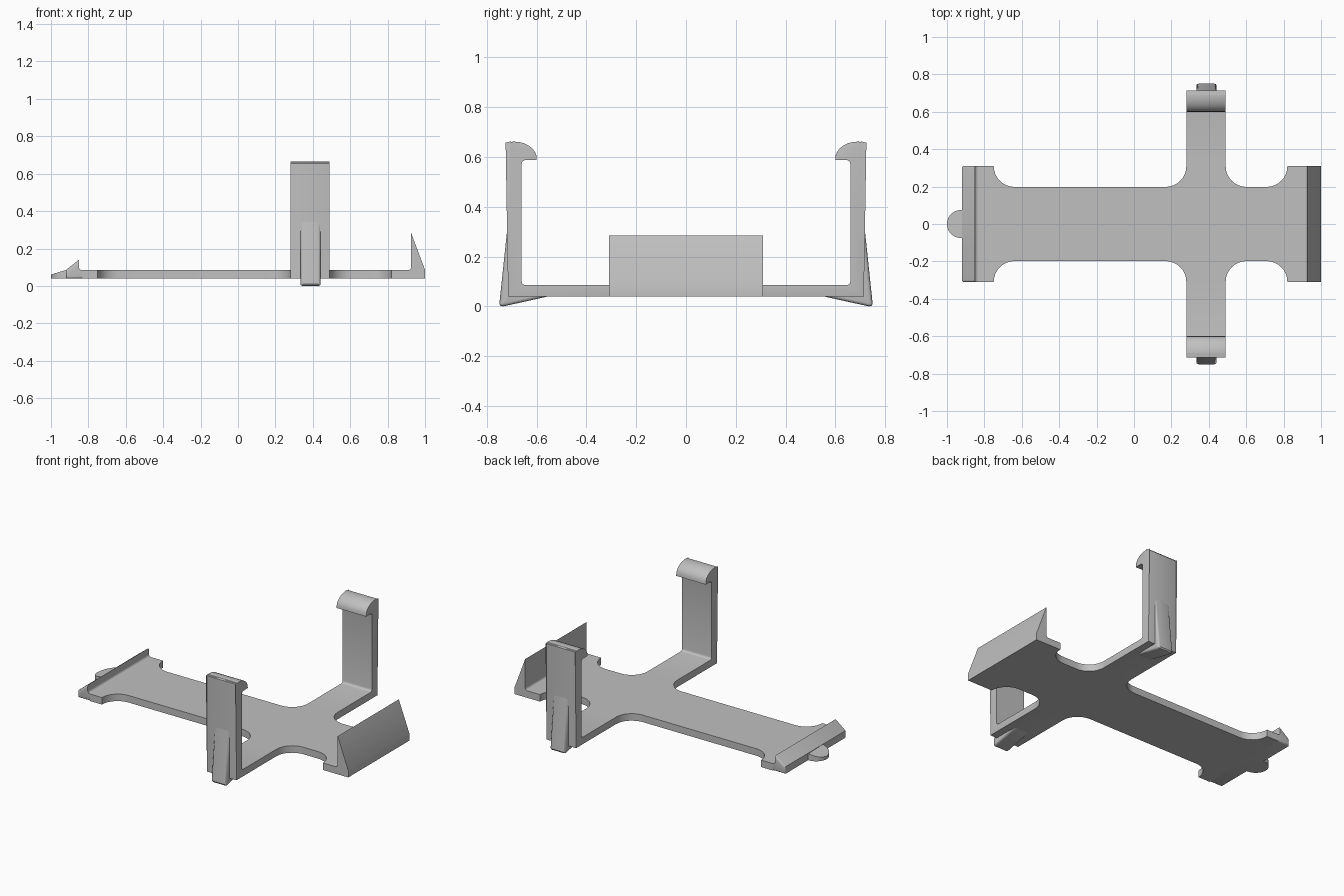
import bpy, bmesh, math

cube = bpy.data.objects.get("Cube")
if cube:
    bpy.data.objects.remove(cube, do_unlink=True)

grey = bpy.data.materials.new("plain_grey")
grey.use_nodes = True
colour = (0.53, 0.53, 0.53, 1)
grey.diffuse_color = colour
grey.node_tree.nodes["Principled BSDF"].inputs["Base Color"].default_value = colour


def arc(cx, cy, rx, ry, start, end, steps=8):
    """Points along an elliptical arc, angles in degrees."""
    angles = [math.radians(start + (end - start) * i / steps) for i in range(steps + 1)]
    return [(cx + rx * math.cos(a), cy + ry * math.sin(a)) for a in angles]


def prism(name, profile, low, high, place, rounded=(), radius=0.01):
    """Extrude a profile from low to high; round the listed profile edges on both caps."""
    bm = bmesh.new()
    caps = [[bm.verts.new(place(a, b, t)) for a, b in profile] for t in (low, high)]
    n = len(profile)
    for cap in caps:
        bm.faces.new(cap)
    for i in range(n):
        j = (i + 1) % n
        bm.faces.new((caps[0][i], caps[0][j], caps[1][j], caps[1][i]))
    bmesh.ops.recalc_face_normals(bm, faces=bm.faces)
    if rounded:
        edges = [bm.edges.get((cap[i], cap[(i + 1) % n])) for cap in caps for i in rounded]
        bmesh.ops.bevel(bm, geom=edges, offset=radius, segments=3, profile=0.5,
                        affect='EDGES', clamp_overlap=True)
    mesh = bpy.data.meshes.new(name)
    bm.to_mesh(mesh)
    bm.free()
    mesh.materials.append(grey)
    obj = bpy.data.objects.new(name, mesh)
    bpy.context.collection.objects.link(obj)
    bpy.ops.object.select_all(action='DESELECT')
    obj.select_set(True)
    bpy.context.view_layer.objects.active = obj
    bpy.ops.object.shade_smooth_by_angle(angle=math.radians(32))
    return obj


BOTTOM, TOP = 0.04, 0.085
PAD, R = 0.31, 0.112          # half width of the end pads, fillet radius
ARM_L, ARM_R = 0.28, 0.49


def flat(a, b, t):
    return (a, b, t)


def along_y(a, b, t):
    return (a, t, b)


# Cross-shaped base plate with filleted inner corners
half = [(-0.835, PAD)]
half += arc(-0.75 + R, PAD, R, R, 180, 270)
half += arc(ARM_L - R, PAD, R, R, 270, 360)
half += arc(ARM_R + R, PAD, R, R, 180, 270)
half += arc(0.82 - R, PAD, R, R, 270, 360)
half += [(0.91, PAD)]
outline = half + [(x, -y) for x, y in reversed(half)]
prism("base_plate", outline, BOTTOM, TOP, flat)

# Low lip on the right end
low_lip = [(-0.835, BOTTOM), (-0.92, BOTTOM), (-0.92, TOP), (-0.85, 0.14)]
low_lip += arc(-0.835, 0.1, 0.015, 0.015, 180, 270, 4)
prism("low_lip", low_lip, -PAD, PAD, along_y, rounded=(0, 1, 2))

# Tall wedge lip on the left end
tall_lip = [(0.91, BOTTOM), (1.0, BOTTOM), (1.0, TOP), (0.925, 0.285)]
tall_lip += arc(0.91, 0.1, 0.015, 0.015, 360, 270, 4)
prism("tall_lip", tall_lip, -PAD, PAD, along_y)

# Half-round pull tab whose top slopes down to its tip
tab_outline = [(-0.90, -0.075)] + arc(-0.925, 0, 0.075, 0.075, 270, 90, 20) + [(-0.90, 0.075)]
tab = prism("pull_tab", tab_outline, BOTTOM, TOP, flat)
for v in tab.data.vertices:
    if v.co.z > 0.06:
        v.co.z = TOP - max(0, -0.92 - v.co.x) * 0.3

# Side arms with hooked clips, and the wedge rib behind each
hook = [(PAD, BOTTOM), (0.715, BOTTOM), (0.715, 0.655), (0.708, 0.662), (0.69, 0.664)]
hook += arc(0.69, 0.595, 0.09, 0.067, 75, 170, 7)
hook += [(0.60, 0.588)]
outer_edges = range(len(hook) - 1)
hook += arc(0.645, 0.573, 0.015, 0.015, 90, 0, 4)
hook += arc(0.645, 0.10, 0.015, 0.015, 0, -90, 4)
hook += [(PAD, TOP)]

rib = [(0.54, 0.043), (0.735, 0.0), (0.745, 0.002), (0.75, 0.01),
       (0.713, 0.36), (0.69, 0.36), (0.69, 0.06), (0.54, 0.06)]

for side, sign in (("back", 1), ("front", -1)):
    def across_x(a, b, t):
        return (t, sign * a, b)
    prism(side + "_clip_arm", hook, ARM_L, ARM_R, across_x, rounded=outer_edges, radius=0.011)
    prism(side + "_clip_rib", rib, 0.333, 0.442, across_x, rounded=range(4), radius=0.012)
